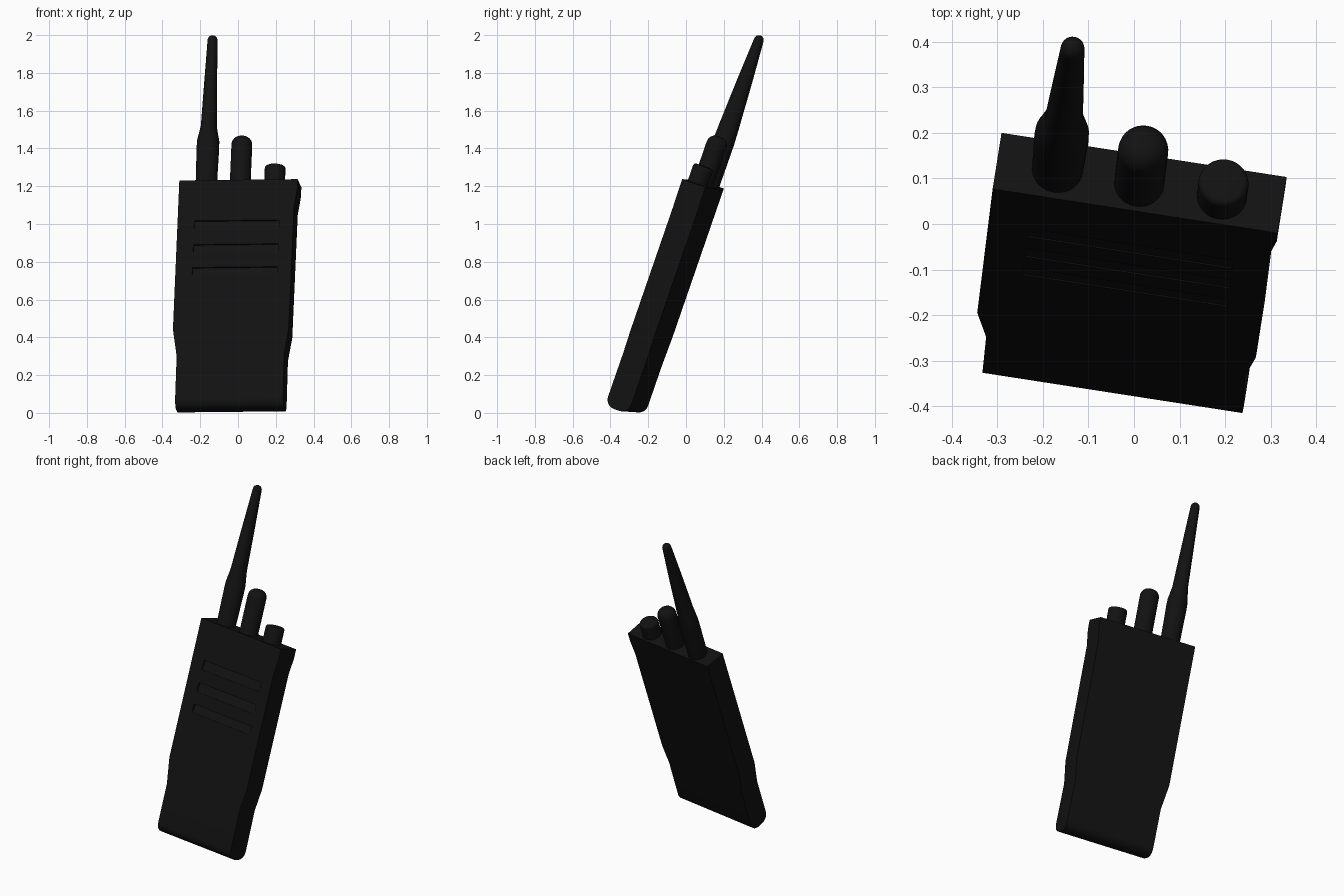
import bpy, bmesh, math
from mathutils import Vector, Matrix

if "Cube" in bpy.data.objects:
    bpy.data.objects.remove(bpy.data.objects["Cube"])

# Leaning frame of the handset: x across, y front to back, z along its length
U = Vector((0.043, 0.345, 1)).normalized()
X = Vector((0.988, -0.153, 0.0104)).normalized()
Y = U.cross(X).normalized()
X = Y.cross(U)
FRAME = Matrix((X, Y, U)).transposed().to_4x4()
CX, FRONT, BACK, TOP = 0.011, -0.378, -0.246, 1.175
MID = (FRONT + BACK) / 2

mat = bpy.data.materials.new("black_plastic")
mat.diffuse_color = (0.006, 0.006, 0.006, 1)
mat.use_nodes = True
mat.node_tree.nodes["Principled BSDF"].inputs["Base Color"].default_value = mat.diffuse_color


def finish(bm, name):
    bmesh.ops.recalc_face_normals(bm, faces=bm.faces)
    me = bpy.data.meshes.new(name)
    bm.to_mesh(me)
    bm.free()
    ob = bpy.data.objects.new(name, me)
    bpy.context.collection.objects.link(ob)
    ob.matrix_world = FRAME
    me.materials.append(mat)
    return ob


def smooth(ob):
    bpy.ops.object.select_all(action='DESELECT')
    ob.select_set(True)
    bpy.context.view_layer.objects.active = ob
    bpy.ops.object.shade_smooth_by_angle(angle=math.radians(35))


def prism(bm, points, offset):
    face = bm.faces.new([bm.verts.new(p) for p in points])
    out = bmesh.ops.extrude_face_region(bm, geom=[face])
    verts = [g for g in out['geom'] if isinstance(g, bmesh.types.BMVert)]
    bmesh.ops.translate(bm, vec=offset, verts=verts)


def loft(name, cx, cy, rings, n=32):
    """Stack of elliptical rings (z, rx, ry), capped at both ends."""
    bm = bmesh.new()
    prev = None
    for z, rx, ry in rings:
        ring = [bm.verts.new((cx + rx * math.cos(2 * math.pi * i / n),
                              cy + ry * math.sin(2 * math.pi * i / n), z)) for i in range(n)]
        if prev:
            for i in range(n):
                j = (i + 1) % n
                bm.faces.new((prev[i], prev[j], ring[j], ring[i]))
        else:
            bm.faces.new(ring)
        prev = ring
    bm.faces.new(prev)
    smooth(finish(bm, name))


def dome(top, r, edge, steps=6):
    """Rounded end rings: radius r, corner radius edge, ending at height top."""
    angles = [math.pi / 2 * i / steps for i in range(steps + 1)]
    return [(top - edge + edge * math.sin(a), r - edge + edge * math.cos(a) + 1e-4,
             r - edge + edge * math.cos(a) + 1e-4) for a in angles]


# Body: front outline with waisted base and flared top right, extruded in depth
BOTTOM = -0.095
outline = [(-0.289, BOTTOM), (0.289, BOTTOM), (0.285, 0.20), (0.303, 0.33), (0.304, 1.02),
           (0.317, 1.12), (0.317, TOP), (-0.317, TOP), (-0.317, 0.34), (-0.291, 0.19)]
bm = bmesh.new()
prism(bm, [(CX + x, FRONT, z) for x, z in outline], (0, BACK - FRONT, 0))
low = [e for e in bm.edges if all(abs(v.co.z - BOTTOM) < 1e-4 for v in e.verts)
       and abs(e.verts[0].co.y - e.verts[1].co.y) < 1e-4]
bmesh.ops.bevel(bm, geom=low, offset=0.052, segments=8, profile=0.5, affect='EDGES')
body = finish(bm, "body")

# Speaker slots: wedge cutters, deepest along the upper edge
bm = bmesh.new()
for z, h in ((0.92, 0.056), (0.787, 0.056), (0.661, 0.05)):
    prof = [(FRONT - 0.02, z - h / 2), (FRONT + 0.003, z - h / 2),
            (FRONT + 0.014, z + h / 2), (FRONT - 0.02, z + h / 2)]
    prism(bm, [(CX - 0.227, y, s) for y, s in prof], (0.454, 0, 0))
cutter = finish(bm, "speaker_slot_cutter")
cutter.hide_render = True
cutter.hide_viewport = True
mod = body.modifiers.new("speaker_slots", 'BOOLEAN')
mod.object = cutter
mod.solver = 'EXACT'
bpy.context.view_layer.objects.active = body
body.select_set(True)
bpy.ops.object.modifier_apply(modifier=mod.name)
bpy.data.objects.remove(cutter)
smooth(body)

# Antenna: thick sleeve, then a tapering whip with a round tip
loft("antenna", -0.172, -0.308,
     [(TOP - 0.02, 0.056, 0.056), (1.38, 0.060, 0.057), (1.42, 0.059, 0.057),
      (1.50, 0.042, 0.054), (1.75, 0.034, 0.041)] + dome(2.01, 0.026, 0.026))

# Tall domed knob and short flat knob
loft("tall_knob", 0.010, MID, [(TOP - 0.02, 0.055, 0.055)] + dome(1.44, 0.055, 0.045))
loft("short_knob", 0.194, MID, [(TOP - 0.02, 0.055, 0.055)] + dome(1.272, 0.055, 0.014, 4))
